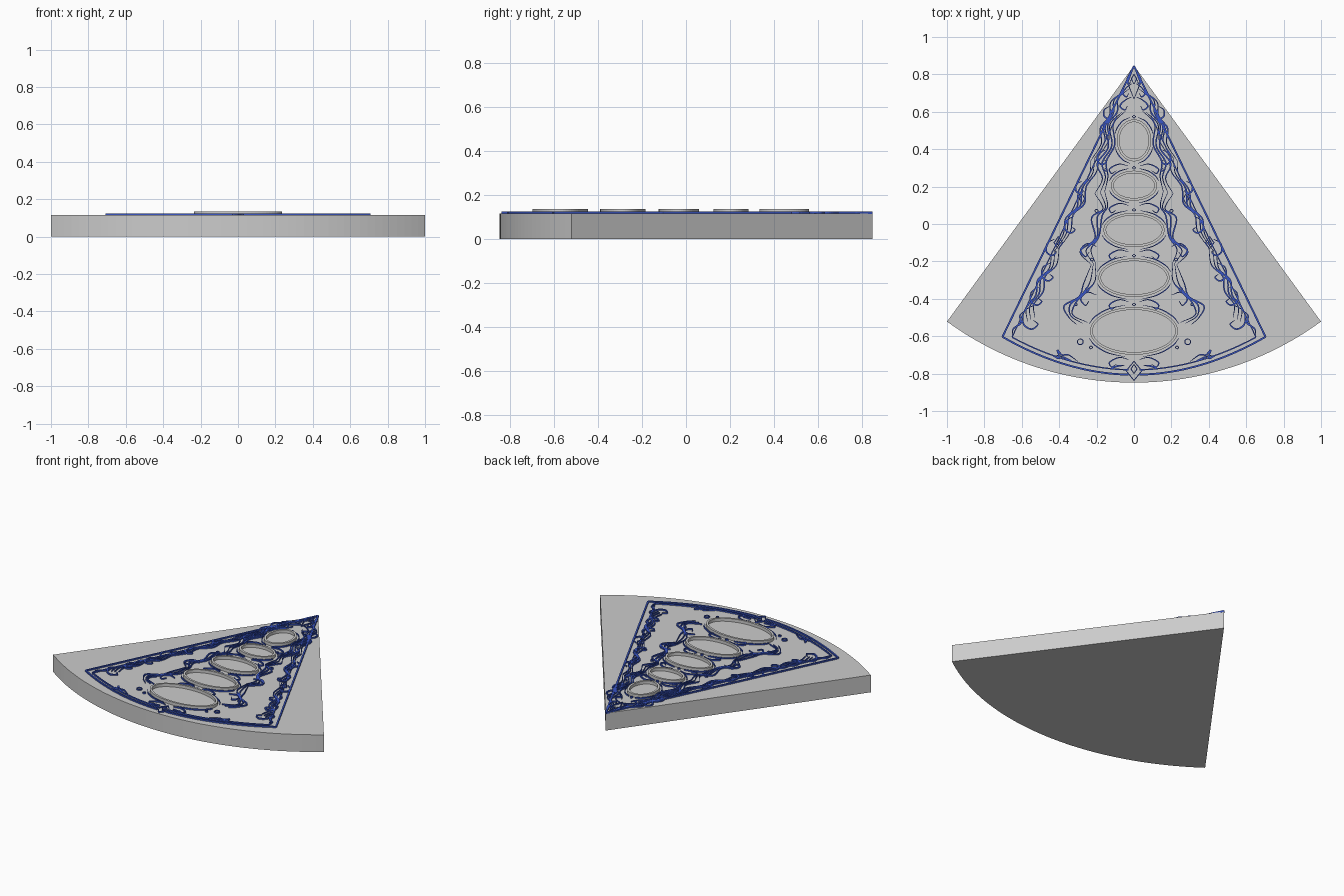
import bpy, bmesh, math
from mathutils import Vector

if "Cube" in bpy.data.objects:
    bpy.data.objects.remove(bpy.data.objects["Cube"])

TOP = 0.115
blue = bpy.data.materials.new("blue_inlay")
blue.diffuse_color = (0.04, 0.09, 0.55, 1)
blue.use_nodes = True
blue.node_tree.nodes["Principled BSDF"].inputs["Base Color"].default_value = blue.diffuse_color


def finish(bm, name, mat=None):
    bmesh.ops.recalc_face_normals(bm, faces=bm.faces)
    me = bpy.data.meshes.new(name)
    bm.to_mesh(me)
    bm.free()
    ob = bpy.data.objects.new(name, me)
    bpy.context.collection.objects.link(ob)
    if mat:
        me.materials.append(mat)
    return ob


def band(bm, left, right, z0, z1, closed=False):
    """Solid strip between two outlines, from z0 to z1."""
    rows = [[bm.verts.new((p[0], p[1], z)) for p, z in
             ((l, z0), (r, z0), (r, z1), (l, z1))] for l, r in zip(left, right)]
    n = len(rows)
    for i in range(n if closed else n - 1):
        a, b = rows[i], rows[(i + 1) % n]
        for k in range(4):
            bm.faces.new((a[k], a[(k + 1) % 4], b[(k + 1) % 4], b[k]))
    if not closed:
        bm.faces.new(rows[0])
        bm.faces.new(rows[-1])


def spline(pts, steps=7):
    """Smooth curve through a few points."""
    p = [Vector(q) for q in pts]
    p = [2 * p[0] - p[1]] + p + [2 * p[-1] - p[-2]]
    out = []
    for i in range(1, len(p) - 2):
        a, b, c, d = p[i - 1:i + 3]
        for s in range(steps):
            t = s / steps
            out.append(0.5 * (2 * b + (c - a) * t + (2 * a - 5 * b + 4 * c - d) * t * t
                              + (3 * b - a - 3 * c + d) * t ** 3))
    return out + [p[-2]]


def stroke(bm, pts, w=0.008, taper=True, smooth=True, both=True, z1=0.124):
    path = spline(pts) if smooth else [Vector(q) for q in pts]
    n = len(path)
    left, right = [], []
    for i, q in enumerate(path):
        d = (path[min(i + 1, n - 1)] - path[max(i - 1, 0)]).normalized()
        k = w / 2
        if taper:
            k *= 0.3 + 0.7 * math.sin(math.pi * i / (n - 1))
        off = Vector((-d.y, d.x)) * k
        left.append(q + off)
        right.append(q - off)
    for s in ((1, -1) if both else (1,)):
        band(bm, [(s * q.x, q.y) for q in left], [(s * q.x, q.y) for q in right], TOP - 0.003, z1)


def ring(bm, x, y, rx, ry, w, n=16, z1=0.124):
    def loop(d):
        return [(x + (rx - d) * math.cos(2 * math.pi * i / n),
                 y + (ry - d) * math.sin(2 * math.pi * i / n)) for i in range(n)]
    band(bm, loop(0), loop(w), TOP - 0.003, z1, True)


# wedge slab
APEX, R, N = 0.847, 1.695, 48
half = math.atan2(1.0, 1.369)
outline = [(0, APEX)] + [(R * math.sin(a), APEX - R * math.cos(a)) for a in
                         (-half + 2 * half * i / N for i in range(N + 1))]
bm = bmesh.new()
face = bm.faces.new([bm.verts.new((x, y, 0)) for x, y in outline])
up = bmesh.ops.extrude_face_region(bm, geom=[face])
bmesh.ops.translate(bm, vec=(0, 0, TOP),
                    verts=[v for v in up["geom"] if isinstance(v, bmesh.types.BMVert)])
finish(bm, "wedge_slab")

# raised oval rims down the middle
ovals = [(0.447, 0.092, 0.112), (0.205, 0.123, 0.080), (-0.032, 0.163, 0.092),
         (-0.287, 0.190, 0.103), (-0.572, 0.235, 0.127)]
for i, (y, rx, ry) in enumerate(ovals):
    bm = bmesh.new()
    ring(bm, 0, y, rx, ry, 0.014, 64, 0.135)
    finish(bm, f"oval_rim_{i + 1}")

# blue border: side rails and bottom arcs
bm = bmesh.new()
stroke(bm, [(0, 0.845), (-0.703, -0.603)], 0.010, False, False)
stroke(bm, [(-0.09, 0.58), (-0.652, -0.605)], 0.006, False, False)
for base, reach, w in ((-0.806, 0.703, 0.010), (-0.78, 0.652, 0.007)):
    stroke(bm, [(x, base + 0.41 * x * x) for x in
                (0.03 + (reach - 0.03) * i / 16 for i in range(17))], w, False, False)
finish(bm, "border_lines", blue)

# diamonds at the tips, along the sides and between ovals
bm = bmesh.new()
for x, y, rx, ry in ((0, 0.755, 0.038, 0.09), (0, -0.785, 0.045, 0.055),
                     (0, 0.775, 0.018, 0.03), (0, -0.775, 0.02, 0.028),
                     (0.278, 0.135, 0.018, 0.03), (0.405, -0.1, 0.026, 0.036),
                     (0.405, -0.1, 0.012, 0.016)):
    for s in ((1, -1) if x else (1,)):
        ring(bm, s * x, y, rx, ry, 0.007, 4)
for y, rx, ry in ovals:
    ring(bm, 0, y + ry + 0.015, 0.012, 0.01, 0.005, 4)
finish(bm, "diamond_accents", blue)

# small bubbles
bm = bmesh.new()
for x, y, r in ((0.287, -0.63, 0.018), (0.23, -0.66, 0.01), (0.25, -0.35, 0.012),
                (0.225, -0.19, 0.01), (0.2, 0.07, 0.011), (0.17, 0.52, 0.011),
                (0.15, 0.29, 0.009), (0.31, -0.43, 0.009)):
    for s in (1, -1):
        ring(bm, s * x, y, r, r, 0.005, 12)
finish(bm, "bubbles", blue)

# flowing ribbons that weave around the ovals
flow = [(0.06, 0.60), (0.125, 0.53), (0.115, 0.42), (0.165, 0.33), (0.15, 0.25),
        (0.175, 0.17), (0.15, 0.09), (0.19, 0.04), (0.195, -0.07), (0.25, -0.14),
        (0.215, -0.21), (0.23, -0.31), (0.28, -0.38), (0.335, -0.43), (0.335, -0.49),
        (0.27, -0.53)]
bm = bmesh.new()
for k in (-0.014, 0.004, 0.026):
    pts = [(x + k * (1 + 0.5 * math.sin(3 * i)), y - k * 0.3) for i, (x, y) in enumerate(flow)]
    for a, b in ((0, 6), (5, 11), (10, 16)):
        stroke(bm, pts[a:b], 0.008)
for y, rx, ry in ovals:
    # brow lines hugging each oval
    for sgn in (1, -1):
        stroke(bm, [((rx + 0.014) * math.sin(t), y + sgn * (ry + 0.014) * math.cos(t))
                    for t in (0.2, 0.6, 1.0, 1.3)], 0.006)
    # link curls between ovals
    stroke(bm, [(0.03, y - ry - 0.025), (0.08, y - ry - 0.015), (0.13, y - ry - 0.04),
                (0.12, y - ry - 0.065), (0.095, y - ry - 0.05)], 0.007)
for y in (-0.14, -0.4):
    # side curls
    stroke(bm, [(0.2, y + 0.02), (0.25, y + 0.035), (0.285, y), (0.26, y - 0.035), (0.24, y - 0.01)])
finish(bm, "flowing_ribbons", blue)

# scrolling vines inside the side rails
vine = [(0.03, 0.72), (0.085, 0.67), (0.09, 0.60), (0.14, 0.53), (0.135, 0.45), (0.19, 0.36),
        (0.2, 0.28), (0.255, 0.2), (0.265, 0.11), (0.325, 0.05), (0.34, -0.04), (0.40, -0.13),
        (0.415, -0.22), (0.475, -0.28), (0.485, -0.36), (0.535, -0.43), (0.53, -0.5)]
bm = bmesh.new()
for k in (0.0, 0.022, 0.04):
    pts = [(x + k, y - k * 0.5) for x, y in vine]
    for a, b in ((0, 6), (5, 12), (11, 17)):
        stroke(bm, pts[a:b], 0.008)
for x, y, s in ((0.14, 0.60, 0.6), (0.17, 0.36, 0.7), (0.29, 0.2, 0.6), (0.34, 0.0, 0.8),
                (0.44, -0.12, 0.8), (0.46, -0.25, 0.9), (0.52, -0.38, 0.9), (0.55, -0.49, 1.2)):
    # leaf curls on the vine
    stroke(bm, [(x + s * u, y + s * v) for u, v in
                ((-0.02, 0.05), (0.03, 0.02), (0.035, -0.035), (0, -0.06), (-0.03, -0.04), (-0.01, -0.02))], 0.009)
finish(bm, "side_vines", blue)

# flourishes at the apex and the lower corners
bm = bmesh.new()
for y, s in ((0.80, 0.5), (0.73, 0.8), (0.66, 1.0)):
    stroke(bm, [(0.012, y + 0.02), (0.05 * s, y), (0.075 * s, y - 0.03), (0.05 * s, y - 0.05),
                (0.035 * s, y - 0.03)], 0.008)
stroke(bm, [(0.30, -0.735), (0.35, -0.70), (0.385, -0.70), (0.41, -0.675), (0.40, -0.72), (0.46, -0.69)], 0.009)
stroke(bm, [(0.32, -0.74), (0.37, -0.715), (0.42, -0.70)], 0.008)
stroke(bm, [(0.58, -0.46), (0.61, -0.49), (0.605, -0.53), (0.645, -0.56), (0.652, -0.605)], 0.009)
stroke(bm, [(0.05, -0.755), (0.09, -0.76), (0.13, -0.775)], 0.01)
finish(bm, "corner_flourishes", blue)
